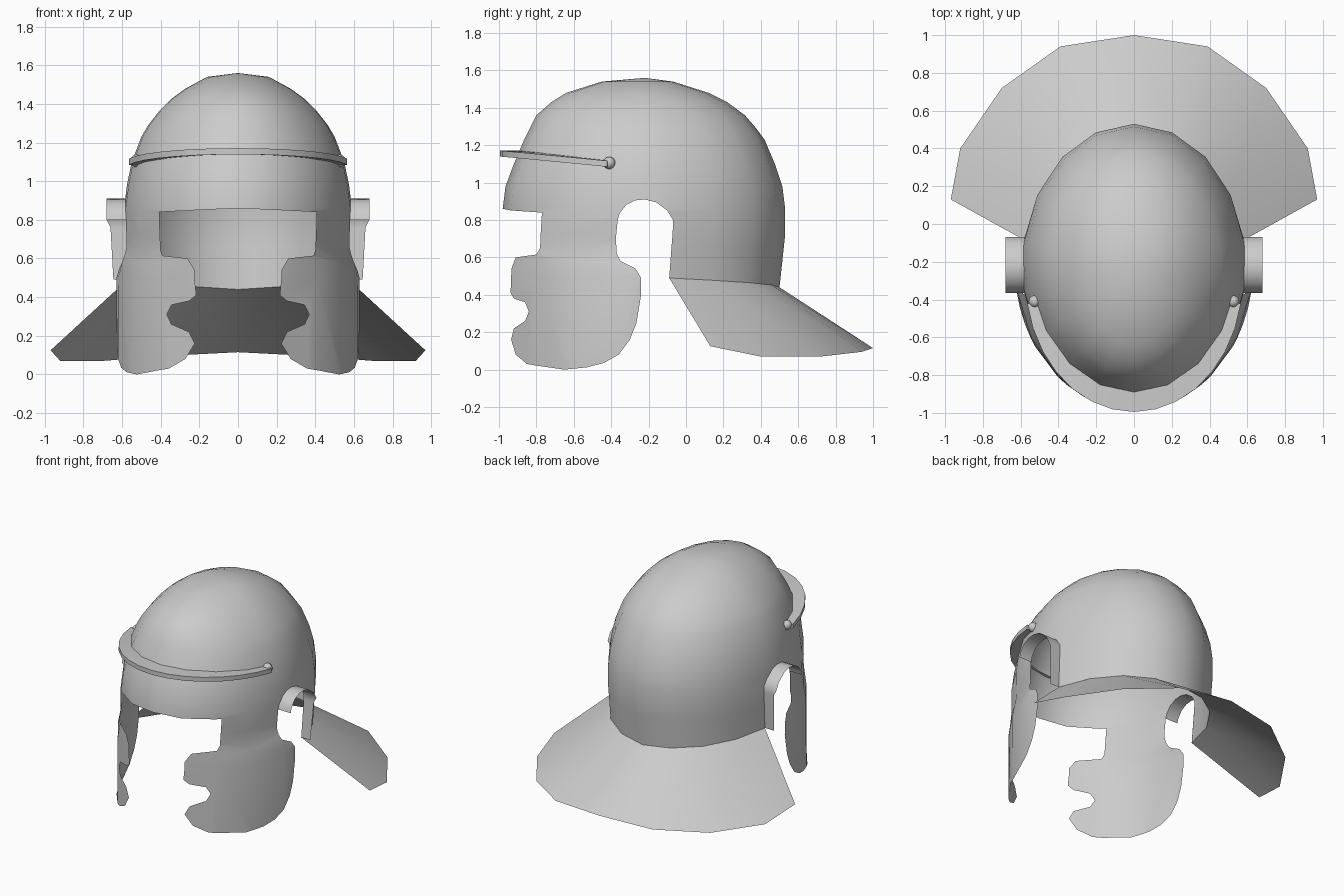
import bpy, bmesh
from math import sin, cos, acos, pi, radians
from mathutils import Matrix, Vector

if "Cube" in bpy.data.objects:
    bpy.data.objects.remove(bpy.data.objects["Cube"])

YC = -0.22  # centre of the egg-shaped plan
# height, half width, front y, back y
RINGS = [(0.0, .585, -.985, .49), (.44, .58, -.985, .50), (.72, .59, -.985, .53),
         (.86, .59, -.98, .53), (.98, .575, -.965, .515), (1.10, .55, -.92, .475),
         (1.23, .50, -.865, .42), (1.29, .465, -.835, .375), (1.36, .41, -.80, .315),
         (1.43, .34, -.72, .22), (1.48, .27, -.64, .12), (1.54, .16, -.45, -.07),
         (1.56, 0, YC, YC)]


def ring(z):
    z = min(max(z, 0), 1.56)
    for a, b in zip(RINGS, RINGS[1:]):
        if z <= b[0]:
            t = (z - a[0]) / (b[0] - a[0])
            return [p + (q - p) * t for p, q in zip(a[1:], b[1:])]


def angle(y, z):
    w, yf, yb = ring(z)
    c = (YC - y) / (YC - yf) if y < YC else (YC - y) / (yb - YC)
    return acos(max(-1, min(1, c)))


def shell(t, z):
    # angle runs from 0 at the front to pi at the back
    w, yf, yb = ring(z)
    if t < pi / 2 and z < .66:
        w += .047 * min(1, (.66 - z) / .16)
    c = cos(t)
    y = YC - c * (YC - yf) if c > 0 else YC - c * (yb - YC)
    return Vector((w * sin(t), y, z))


def finish(name, bm, mirror=True, smooth=40):
    bmesh.ops.remove_doubles(bm, verts=bm.verts, dist=1e-4)
    bmesh.ops.recalc_face_normals(bm, faces=bm.faces)
    me = bpy.data.meshes.new(name)
    bm.to_mesh(me)
    bm.free()
    ob = bpy.data.objects.new(name, me)
    bpy.context.collection.objects.link(ob)
    if mirror:
        ob.modifiers.new("mirror", 'MIRROR').use_clip = True
    bpy.ops.object.select_all(action='DESELECT')
    ob.select_set(True)
    bpy.context.view_layer.objects.active = ob
    bpy.ops.object.shade_smooth_by_angle(angle=radians(smooth))
    return ob


def strip(bm, rows, closed=False):
    # skin a grid of point rows
    vs = [[bm.verts.new(p) for p in r] for r in rows]
    n = len(vs[0])
    for a, b in zip(vs, vs[1:]):
        for i in range(n if closed else n - 1):
            j = (i + 1) % n
            bm.faces.new((a[i], a[j], b[j], b[i]))
    return vs


# Dome with cheek plate, ear opening and nape: half outline, cut, then wrapped
cheek = [(-.77, .84), (-.78, .65), (-.80, .615), (-.91, .60), (-.933, .54), (-.938, .41),
         (-.92, .38), (-.86, .36), (-.84, .31), (-.86, .26), (-.92, .22), (-.935, .16),
         (-.91, .08), (-.85, .03), (-.65, .0), (-.53, .012), (-.44, .035), (-.36, .08),
         (-.30, .16), (-.265, .25), (-.24, .4), (-.24, .49), (-.27, .54), (-.35, .58),
         (-.37, .62), (-.375, .7)]
arch = [(-.365, .80), (-.355, .835), (-.32, .88), (-.27, .905), (-.22, .91), (-.16, .895),
        (-.10, .85), (-.07, .80), (-.07, .76), (-.09, .49)]
arch_t = [(angle(y, z), z) for y, z in arch]
outline = [(0, .86)] + [(angle(y, z), z) for y, z in cheek] + arch_t
outline += [(pi, .44), (pi, 1.56), (0, 1.56)]
bm = bmesh.new()
bm.faces.new([bm.verts.new((t, z, 0)) for t, z in outline])
cuts = [((pi * k / 9, 0, 0), (1, 0, 0)) for k in range(1, 9)]
cuts += [((pi / 2, 0, 0), (1, 0, 0))]
cuts += [((0, z, 0), (0, 1, 0)) for z in [.5, .58, .66] + [r[0] for r in RINGS[2:-1]]]
for co, no in cuts:
    bmesh.ops.bisect_plane(bm, geom=bm.verts[:] + bm.edges[:] + bm.faces[:],
                           plane_co=co, plane_no=no, dist=1e-5)
for v in bm.verts:
    v.co = shell(v.co.x, v.co.y)
finish("helmet_shell", bm)

# Ear flange standing out from the arch
bm = bmesh.new()
rows = []
for (t, z), (y, _) in zip(arch_t, arch):
    p = shell(t, z)
    out = .68 if z > .79 else .645 + (z - .49) * .055
    rows.append([p, Vector((out, p.y, p.z))])
strip(bm, rows)
finish("ear_guard", bm)

# Flared neck guard
rim = [(.97, .13, .125), (.92, .40, .07), (.70, .72, .07), (.39, .94, .095), (0, 1.0, .115)]
t0 = arch_t[-1][0]
bm = bmesh.new()
rows = []
for i, o in enumerate(rim):
    f = i / 4
    rows.append([shell(t0 + (pi - t0) * f, .49 - .05 * f), Vector(o)])
strip(bm, rows)
finish("neck_guard", bm)

# Brow bar: flat band around the front, tapering to the sides
bm = bmesh.new()
rows = []
for k in range(-7, 8):
    t = radians(74 * k / 7)
    z = 1.10 + .055 * (cos(t) - .27) / .73
    p = shell(t, z)
    n = Vector((sin(t), -cos(t), 0))
    inner, outer = p - n * .015, p + n * (.015 + .083 * cos(t))
    h = Vector((0, 0, .016))
    rows.append([inner - h, outer - h, outer + h, inner + h])
vs = strip(bm, rows, True)
bm.faces.new(vs[0])
bm.faces.new(vs[-1])
finish("brow_bar", bm, mirror=False, smooth=35)

# Round knobs at the bar ends
bm = bmesh.new()
bmesh.ops.create_uvsphere(bm, u_segments=12, v_segments=8, radius=.033,
                          matrix=Matrix.Translation((.525, -.41, 1.105)))
finish("brow_knob", bm)
